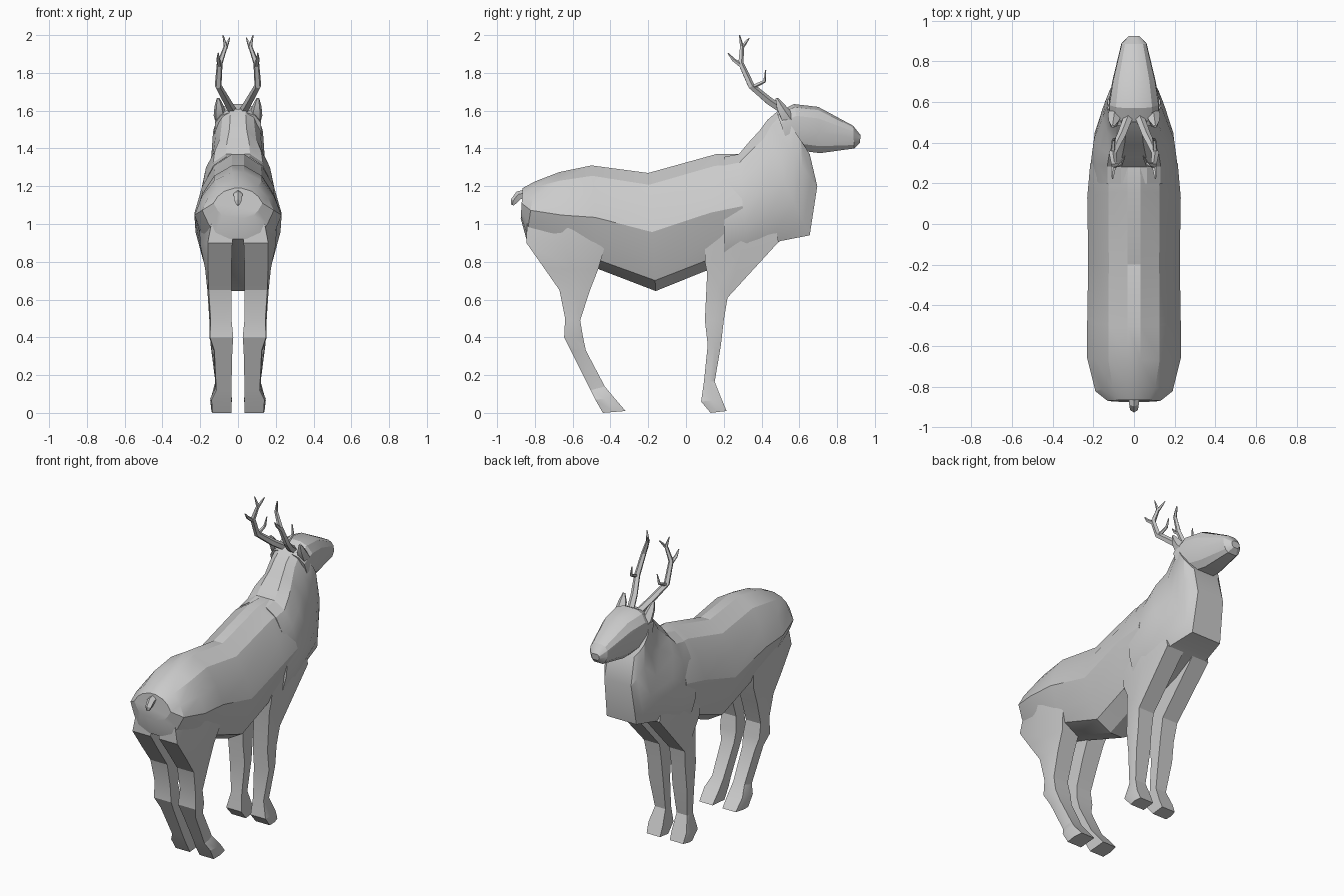
import bpy, bmesh
from mathutils import Vector


def build(name, lofts, mirror=False):
    """Skin each list of rings into a closed shell, optionally mirrored over x = 0."""
    bm = bmesh.new()
    for rings in lofts:
        vs = [[bm.verts.new(p) for p in r] for r in rings]
        n = len(vs[0])
        for a, b in zip(vs, vs[1:]):
            for i in range(n):
                j = (i + 1) % n
                bm.faces.new((a[i], a[j], b[j], b[i]))
        bm.faces.new(vs[0][::-1])
        bm.faces.new(vs[-1])
    bmesh.ops.recalc_face_normals(bm, faces=bm.faces)
    me = bpy.data.meshes.new(name)
    bm.to_mesh(me)
    bm.free()
    ob = bpy.data.objects.new(name, me)
    bpy.context.collection.objects.link(ob)
    if mirror:
        ob.modifiers.new("mirror", 'MIRROR').use_mirror_merge = False
    bpy.ops.object.select_all(action='DESELECT')
    ob.select_set(True)
    bpy.context.view_layer.objects.active = ob
    bpy.ops.object.shade_smooth_by_angle(angle=0.4)
    return ob


def slices(rows, profile):
    """Rings from rows (top y, top z, bottom y, bottom z, half width)."""
    rings = []
    for ty, tz, by, bz, w in rows:
        side = [(w * f, by + (ty - by) * t, bz + (tz - bz) * t) for t, f in profile]
        rings.append(side + [(-x, y, z) for x, y, z in reversed(side)])
    return rings


def leg(rows):
    """Rings from rows (back y, back z, front y, front z, inner x, outer x at back, middle, front)."""
    rings = []
    for y0, z0, y1, z1, a, b0, b1, b2 in rows:
        ring = [(a, 0), (b0, 0), (b1, .5), (b2, 1), (a, 1)]
        rings.append([(x, y0 + (y1 - y0) * t, z0 + (z1 - z0) * t) for x, t in ring])
    return rings


def tube(path):
    """Five-sided tapering tube through (x, y, z, radius) points."""
    pts = [Vector(p[:3]) for p in path]
    rings = []
    for i, p in enumerate(pts):
        d = pts[min(i + 1, len(pts) - 1)] - pts[max(i - 1, 0)]
        s = d.cross(Vector((1, 0, 0))).normalized()
        t = s.cross(d).normalized()
        ang = [(1, 0), (.31, .95), (-.81, .59), (-.81, -.59), (.31, -.95)]
        rings.append([p + (s * c + t * k) * path[i][3] for c, k in ang])
    return rings


# trunk
trunk = [(0, .2), (.09, .64), (.26, .82), (.5, 1), (.72, .83), (.9, .55), (1, .14)]
build("body", [slices([
    (-.865, 1.19, -.875, 1.03, .13),
    (-.80, 1.225, -.845, .92, .19),
    (-.67, 1.275, -.65, .82, .23),
    (-.50, 1.31, -.46, .76, .23),
    (-.20, 1.27, -.16, .645, .225),
    (.16, 1.37, .10, .75, .23),
    (.28, 1.37, .32, .82, .215)], trunk)])

# chest and neck, narrowing toward the front
neck = [(0, .68), (.12, .84), (.3, .98), (.5, 1), (.75, .86), (.92, .62), (1, .3)]
build("neck", [slices([
    (.20, 1.355, .20, .78, .21),
    (.28, 1.37, .33, .82, .212),
    (.33, 1.43, .50, .91, .197),
    (.39, 1.495, .655, .94, .155),
    (.43, 1.55, .695, 1.20, .14),
    (.50, 1.61, .655, 1.37, .132)], neck)])

# head
skull = [(0, .5), (.15, .8), (.45, 1), (.75, .97), (.93, .72), (1, .35)]
build("head", [slices([
    (.48, 1.59, .56, 1.37, .125),
    (.57, 1.635, .63, 1.385, .124),
    (.70, 1.62, .71, 1.375, .106),
    (.885, 1.52, .89, 1.40, .062),
    (.925, 1.47, .92, 1.43, .028)], skull)])

# ears
build("ears", [tube([(.085, .57, 1.52, .03), (.095, .53, 1.57, .036),
                     (.10, .50, 1.62, .026), (.105, .48, 1.665, .008)])], True)

# antlers: main beam, fork and tines
build("antlers", [
    tube([(.025, .53, 1.59, .024), (.06, .44, 1.65, .022), (.105, .345, 1.73, .019),
          (.097, .29, 1.85, .016), (.065, .295, 1.94, .011), (.08, .283, 2.0, .003)]),
    tube([(.066, .293, 1.93, .010), (.055, .315, 1.96, .008), (.045, .335, 1.985, .003)]),
    tube([(.098, .29, 1.84, .013), (.105, .25, 1.87, .01), (.105, .222, 1.905, .003)]),
    tube([(.105, .35, 1.725, .012), (.10, .415, 1.755, .009), (.09, .422, 1.815, .003)]),
], True)

# front legs
build("front_legs", [leg([
    (.10, 1.02, .46, 1.05, .04, .19, .20, .16),
    (.10, .80, .49, .905, .035, .165, .182, .155),
    (.112, .74, .22, .61, .035, .145, .155, .145),
    (.10, .49, .20, .49, .035, .14, .145, .135),
    (.115, .36, .185, .36, .033, .14, .145, .135),
    (.095, .165, .152, .165, .04, .115, .12, .115),
    (.08, .06, .19, .07, .033, .14, .147, .135),
    (.13, .0, .215, .01, .035, .135, .14, .13)])], True)

# hind legs
build("hind_legs", [leg([
    (-.84, 1.06, -.40, 1.06, .03, .13, .21, .19),
    (-.845, .90, -.43, .88, .03, .16, .20, .18),
    (-.75, .765, -.465, .76, .035, .16, .174, .155),
    (-.67, .65, -.51, .645, .035, .155, .162, .15),
    (-.64, .50, -.56, .49, .035, .145, .152, .14),
    (-.645, .40, -.545, .40, .025, .148, .152, .14),
    (-.61, .33, -.53, .33, .03, .125, .13, .12),
    (-.505, .12, -.43, .14, .035, .115, .12, .115),
    (-.48, .07, -.38, .08, .033, .14, .147, .135),
    (-.44, .0, -.32, .01, .035, .135, .14, .13)])], True)

# tail
build("tail", [tube([(0, -.84, 1.16, .025), (0, -.885, 1.15, .025),
                     (0, -.91, 1.12, .02), (0, -.918, 1.10, .008)])])
